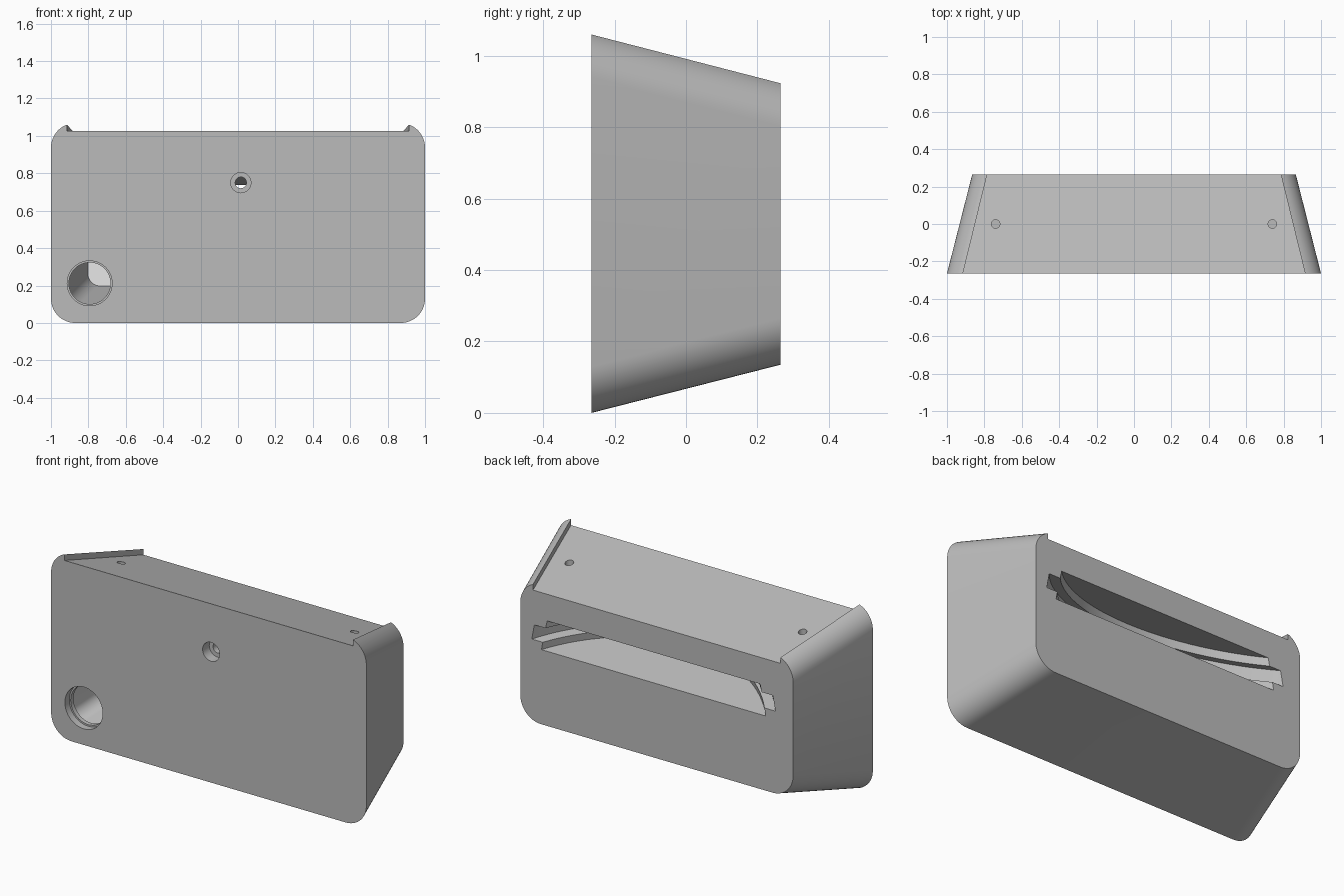
import bpy, bmesh, math
from mathutils import Matrix, Vector

if "Cube" in bpy.data.objects:
    bpy.data.objects.remove(bpy.data.objects["Cube"], do_unlink=True)


def material(name, rgb):
    m = bpy.data.materials.new(name)
    m.use_nodes = True
    m.diffuse_color = (*rgb, 1)
    m.node_tree.nodes["Principled BSDF"].inputs["Base Color"].default_value = (*rgb, 1)
    return m


grey = material("plain grey", (0.5, 0.5, 0.5))
white = material("white", (0.95, 0.95, 0.95))


def to_object(name, bm, mat=grey):
    bmesh.ops.recalc_face_normals(bm, faces=bm.faces)
    mesh = bpy.data.meshes.new(name)
    bm.to_mesh(mesh)
    bm.free()
    mesh.materials.append(mat)
    ob = bpy.data.objects.new(name, mesh)
    bpy.context.collection.objects.link(ob)
    return ob


def section(half, low, high, r, steps=12):
    """Rounded rectangle in x and z."""
    if r == 0:
        return [(half, high), (-half, high), (-half, low), (half, low)]
    pts = []
    for q, (sx, cz) in enumerate([(1, high - r), (-1, high - r), (-1, low + r), (1, low + r)]):
        for i in range(steps + 1):
            a = math.pi / 2 * (q + i / steps)
            pts.append((sx * (half - r) + r * math.cos(a), cz + r * math.sin(a)))
    return pts


def loft(name, y0, rect0, y1, rect1, r, mat=grey):
    """Solid running from one rounded rectangle to another along y."""
    bm = bmesh.new()
    a, b = ([bm.verts.new((x, y, z)) for x, z in section(*rect, r)]
            for y, rect in ((y0, rect0), (y1, rect1)))
    bm.faces.new(a)
    bm.faces.new(b)
    for i in range(len(a)):
        j = (i + 1) % len(a)
        bm.faces.new((a[i], a[j], b[j], b[i]))
    return to_object(name, bm, mat)


def cylinder(name, centre, radius, length, tilt, segments=48):
    """Cylinder whose upright axis is turned about x by the tilt."""
    bm = bmesh.new()
    place = Matrix.Translation(Vector(centre)) @ Matrix.Rotation(tilt, 4, "X")
    bmesh.ops.create_cone(bm, cap_ends=True, segments=segments, radius1=radius,
                          radius2=radius, depth=length, matrix=place)
    return to_object(name, bm)


# Tapered, rounded housing
FRONT, BACK = -0.265, 0.265
SLOPE = math.atan(0.135 / 0.53)
housing = loft("housing", FRONT, (1.0, 0.0, 1.068), BACK, (0.865, 0.135, 0.933), 0.13)

cutters = []
# Sloping top recess between two side lips
cutters.append(loft("top_recess_cutter", -0.53, (0.98, 1.0925, 1.4),
                    0.53, (0.72, 0.8225, 1.4), 0))

# Disc pocket with a wider groove, opening as a slot in the back
cx, h, mid = 0.02, 0.57, 0.65
centre = (cx, BACK + h, mid - h * math.tan(SLOPE))
cutters.append(cylinder("pocket_cutter", centre, 0.91, 0.169, -SLOPE, 128))
cutters.append(cylinder("groove_cutter", centre, 0.965, 0.083, -SLOPE, 128))

# Stepped screw hole in the front, running into the pocket
QUARTER = math.pi / 2
cutters.append(cylinder("screw_head_cutter", (0.015, FRONT, 0.75), 0.054, 0.12, QUARTER))
cutters.append(cylinder("screw_shaft_cutter", (0.015, -0.18, 0.75), 0.03, 0.3, QUARTER))

# Lower chamber and the round port that opens into it
cutters.append(loft("chamber_cutter", -0.2, (0.93, 0.07, 0.5),
                    0.2, (0.8, 0.2, 0.5), 0.065))
cutters.append(cylinder("port_rim_cutter", (-0.793, FRONT, 0.212), 0.12, 0.08, QUARTER))
cutters.append(cylinder("port_cutter", (-0.793, -0.22, 0.212), 0.111, 0.12, QUARTER))

# Pin holes in the top
for side in (-1, 1):
    cutters.append(cylinder("pin_cutter", (side * 0.74, 0, 0.95), 0.023, 0.22, 0, 24))

# Cut everything out and bake the result
for cutter in cutters:
    cutter.hide_render = True
    mod = housing.modifiers.new(cutter.name, "BOOLEAN")
    mod.operation = "DIFFERENCE"
    mod.solver = "EXACT"
    mod.object = cutter
bpy.context.view_layer.update()
graph = bpy.context.evaluated_depsgraph_get()
baked = bpy.data.meshes.new_from_object(housing.evaluated_get(graph))
housing.modifiers.clear()
housing.data = baked
baked.materials.clear()
baked.materials.append(grey)
for poly in baked.polygons:
    poly.material_index = 0
for cutter in cutters:
    bpy.data.objects.remove(cutter, do_unlink=True)

# Pale lining on the rear wall of the chamber, behind the port
bm = bmesh.new()
bmesh.ops.create_cube(bm, size=1, matrix=Matrix.Translation((-0.68, 0.197, 0.34))
                      @ Matrix.Diagonal((0.34, 0.008, 0.3, 1)))
to_object("chamber_lining", bm, white)

# Smooth the rounded faces, keep hard edges
for ob in bpy.context.selected_objects:
    ob.select_set(False)
housing.select_set(True)
bpy.context.view_layer.objects.active = housing
bpy.ops.object.shade_smooth_by_angle(angle=math.radians(30))
